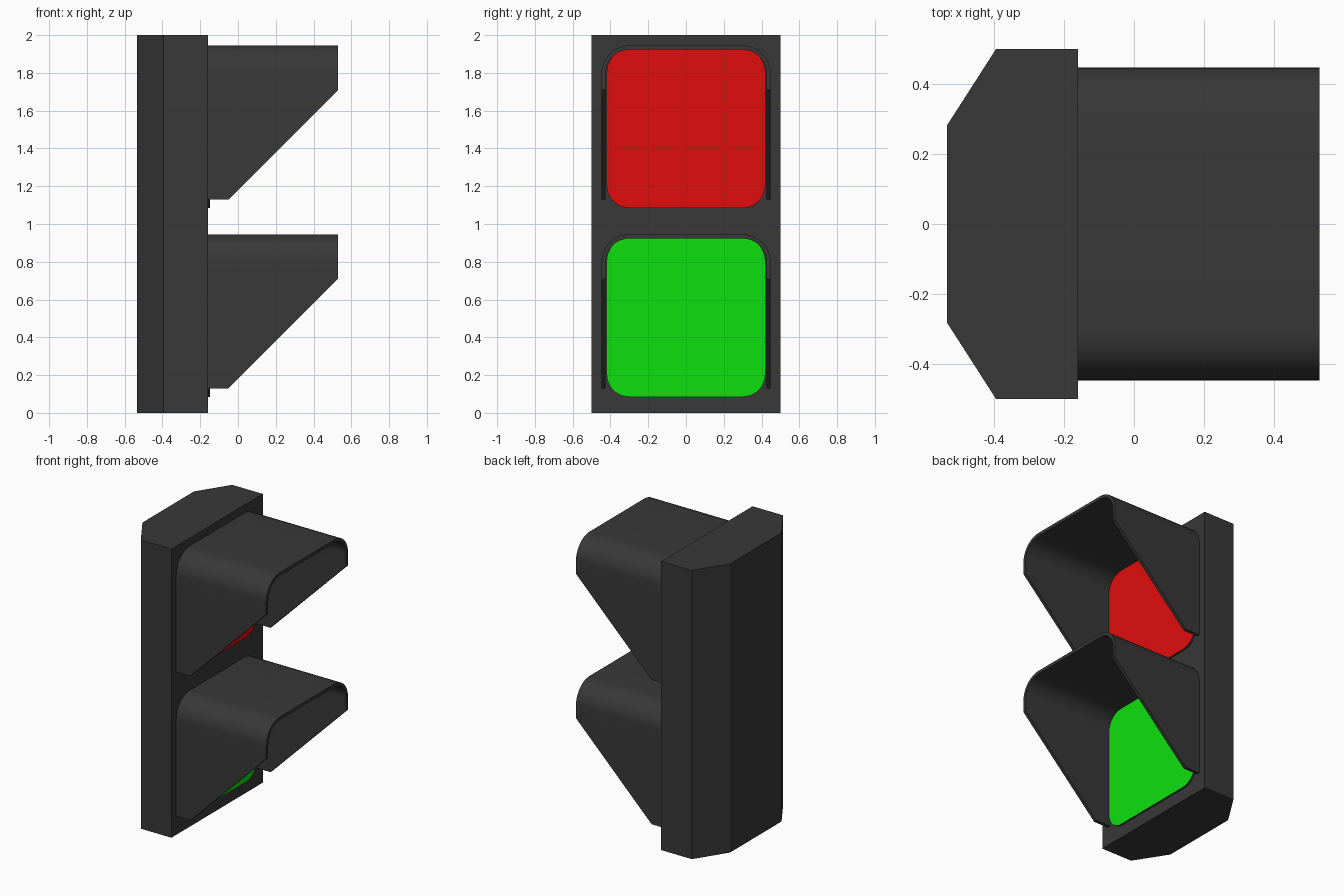
import bpy, bmesh
from math import cos, sin, pi, radians

if "Cube" in bpy.data.objects:
    bpy.data.objects.remove(bpy.data.objects["Cube"])


def material(name, rgb):
    mat = bpy.data.materials.new(name)
    mat.diffuse_color = (*rgb, 1)
    mat.use_nodes = True
    mat.node_tree.nodes["Principled BSDF"].inputs["Base Color"].default_value = mat.diffuse_color
    return mat


DARK = material("dark_plastic", (0.04, 0.04, 0.04))
RED = material("red_glass", (0.75, 0.004, 0.004))
GREEN = material("green_glass", (0.004, 0.75, 0.004))


def finish(bm, name, mats, smooth=False):
    bmesh.ops.recalc_face_normals(bm, faces=bm.faces)
    mesh = bpy.data.meshes.new(name)
    bm.to_mesh(mesh)
    bm.free()
    for mat in mats:
        mesh.materials.append(mat)
    ob = bpy.data.objects.new(name, mesh)
    bpy.context.collection.objects.link(ob)
    if smooth:
        bpy.ops.object.select_all(action='DESELECT')
        ob.select_set(True)
        bpy.context.view_layer.objects.active = ob
        bpy.ops.object.shade_smooth_by_angle(angle=radians(35))
    return ob


def arc(cy, cz, r, start, steps=10):
    """Quarter circle in the y-z plane."""
    angles = [start + pi / 2 * i / steps for i in range(steps + 1)]
    return [(cy + r * cos(a), cz + r * sin(a)) for a in angles]


def extrude(bm, points, offset):
    """Extrude one polygon; returns the moved end face."""
    face = bm.faces.new([bm.verts.new(p) for p in points])
    res = bmesh.ops.extrude_face_region(bm, geom=[face], use_keep_orig=True)
    verts = [g for g in res["geom"] if isinstance(g, bmesh.types.BMVert)]
    bmesh.ops.translate(bm, verts=verts, vec=offset)
    return next(g for g in res["geom"] if isinstance(g, bmesh.types.BMFace))


def make_housing():
    bm = bmesh.new()
    half = [(-0.16, 0.5), (-0.395, 0.5), (-0.535, 0.282)]
    outline = half + [(x, -y) for x, y in reversed(half)]
    extrude(bm, [(x, y, 0) for x, y in outline], (0, 0, 2))
    finish(bm, "housing", [DARK])


def make_lens(name, z0, glass):
    bm = bmesh.new()
    c, r = 0.3, 0.12
    pts = []
    for i, (sy, sz) in enumerate([(1, 1), (-1, 1), (-1, -1), (1, -1)]):
        pts += arc(sy * c, z0 + 0.505 + sz * c, r, i * pi / 2)
    front = extrude(bm, [(-0.16, y, z) for y, z in pts], (0.013, 0, 0))
    front.material_index = 1
    finish(bm, name, [DARK, glass], smooth=True)


def make_visor(name, z0):
    """Hood with an arched section, cut back at 45 degrees below."""
    bm = bmesh.new()
    c, top = 0.3, 0.797

    def section(r):
        w = c + r
        return ([(w, 0.13), (w, 0.71)] + arc(c, top, r, 0)
                + arc(-c, top, r, pi / 2) + [(-w, 0.71), (-w, 0.13)])

    def skin(r):
        rows = []
        for y, z in section(r):
            tip = min(0.53, z - 0.18)
            rows.append([bm.verts.new((x, y, z0 + z)) for x in (-0.16, tip)])
        return rows

    outer, inner = skin(0.148), skin(0.126)
    for i in range(len(outer) - 1):
        o0, o1, i0, i1 = outer[i], outer[i + 1], inner[i], inner[i + 1]
        bm.faces.new((o0[0], o0[1], o1[1], o1[0]))
        bm.faces.new((i0[0], i1[0], i1[1], i0[1]))
        bm.faces.new((o0[1], i0[1], i1[1], o1[1]))
        bm.faces.new((o0[0], o1[0], i1[0], i0[0]))
    for k in (0, -1):
        bm.faces.new((outer[k][0], outer[k][1], inner[k][1], inner[k][0]))
    finish(bm, name, [DARK], smooth=True)


make_housing()
for label, z0, glass in (("lower", 0, GREEN), ("upper", 1, RED)):
    make_lens(label + "_lens", z0, glass)
    make_visor(label + "_visor", z0)
